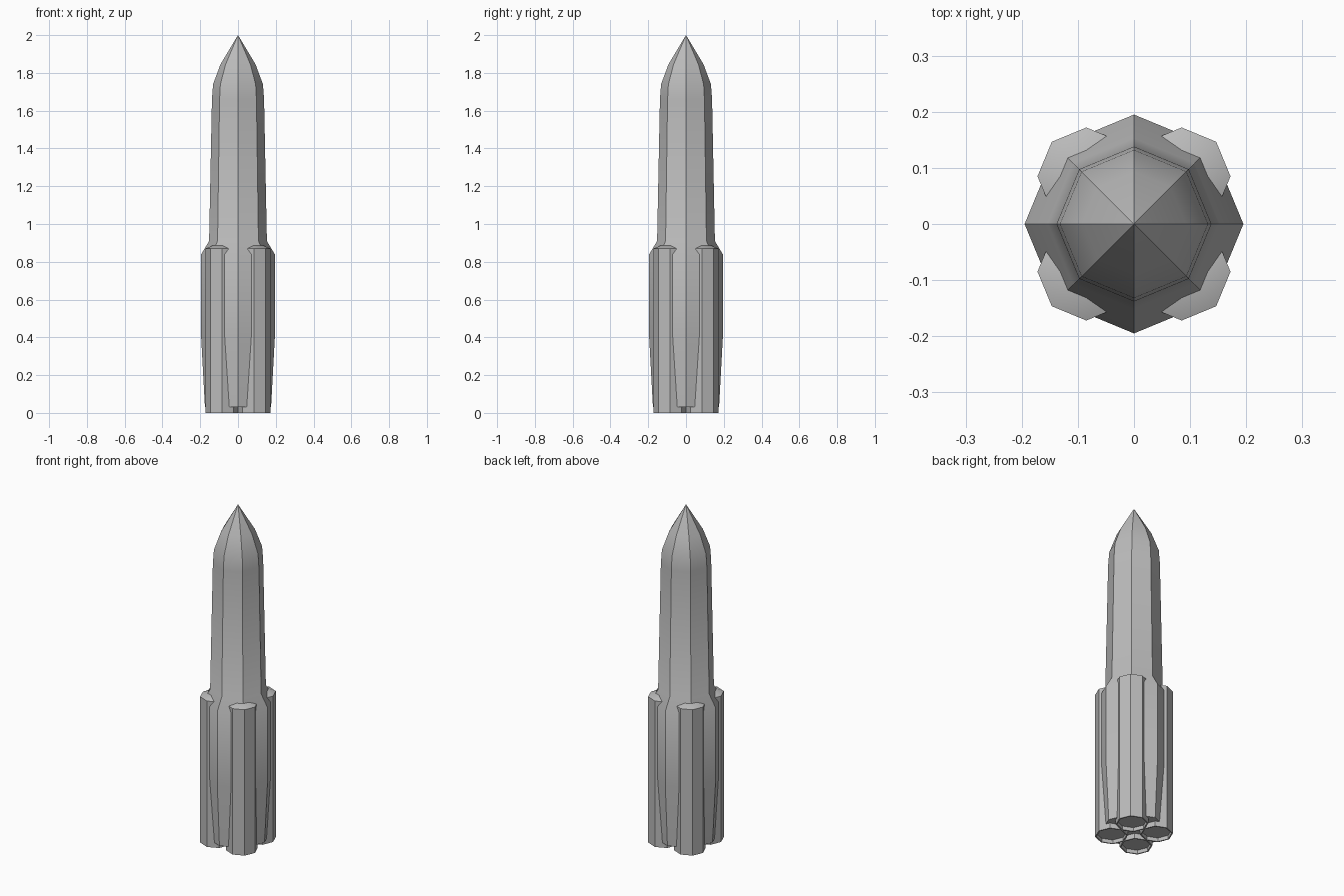
import bpy, bmesh
from math import cos, sin, pi

cube = bpy.data.objects.get("Cube")
if cube:
    bpy.data.objects.remove(cube, do_unlink=True)

GREY = (0.5, 0.5, 0.5, 1)
grey = bpy.data.materials.new("plain_grey")
grey.use_nodes = True
grey.diffuse_color = GREY
grey.node_tree.nodes["Principled BSDF"].inputs["Base Color"].default_value = GREY


def lathe(name, profile, centre=(0, 0), sides=8):
    """Revolve (radius, height) points into a faceted solid; radius 0 makes a tip."""
    bm = bmesh.new()
    rings = []
    for r, z in profile:
        count = sides if r > 0 else 1
        rings.append([bm.verts.new((r * cos(2 * pi * i / sides),
                                    r * sin(2 * pi * i / sides), z))
                      for i in range(count)])
    for low, high in zip(rings, rings[1:]):
        for i in range(sides):
            j = (i + 1) % sides
            if len(high) == 1:
                bm.faces.new((low[i], low[j], high[0]))
            else:
                bm.faces.new((low[i], low[j], high[j], high[i]))
    bm.faces.new(rings[0][::-1])
    bmesh.ops.recalc_face_normals(bm, faces=bm.faces)
    mesh = bpy.data.meshes.new(name)
    bm.to_mesh(mesh)
    bm.free()
    mesh.materials.append(grey)
    obj = bpy.data.objects.new(name, mesh)
    obj.location = (*centre, 0)
    bpy.context.collection.objects.link(obj)
    bpy.ops.object.select_all(action='DESELECT')
    obj.select_set(True)
    bpy.context.view_layer.objects.active = obj
    bpy.ops.object.shade_smooth_by_angle(angle=0.6)
    return obj


# Central hull: tapered skirt, shoulder, slim upper stage and pointed nose
lathe("hull", [(0.175, 0.03), (0.195, 0.4), (0.195, 0.84), (0.153, 0.91),
               (0.138, 1.66), (0.132, 1.74), (0.093, 1.845), (0, 2)])

# Four boosters with recessed nozzles and shallow pointed caps
for back, y in (("front", -1), ("back", 1)):
    for side, x in (("left", 1), ("right", -1)):
        lathe(f"booster_{back}_{side}",
              [(0.08, 0.022), (0.08, 0), (0.087, 0), (0.087, 0.87), (0, 0.907)],
              (0.085 * x, 0.085 * y))
